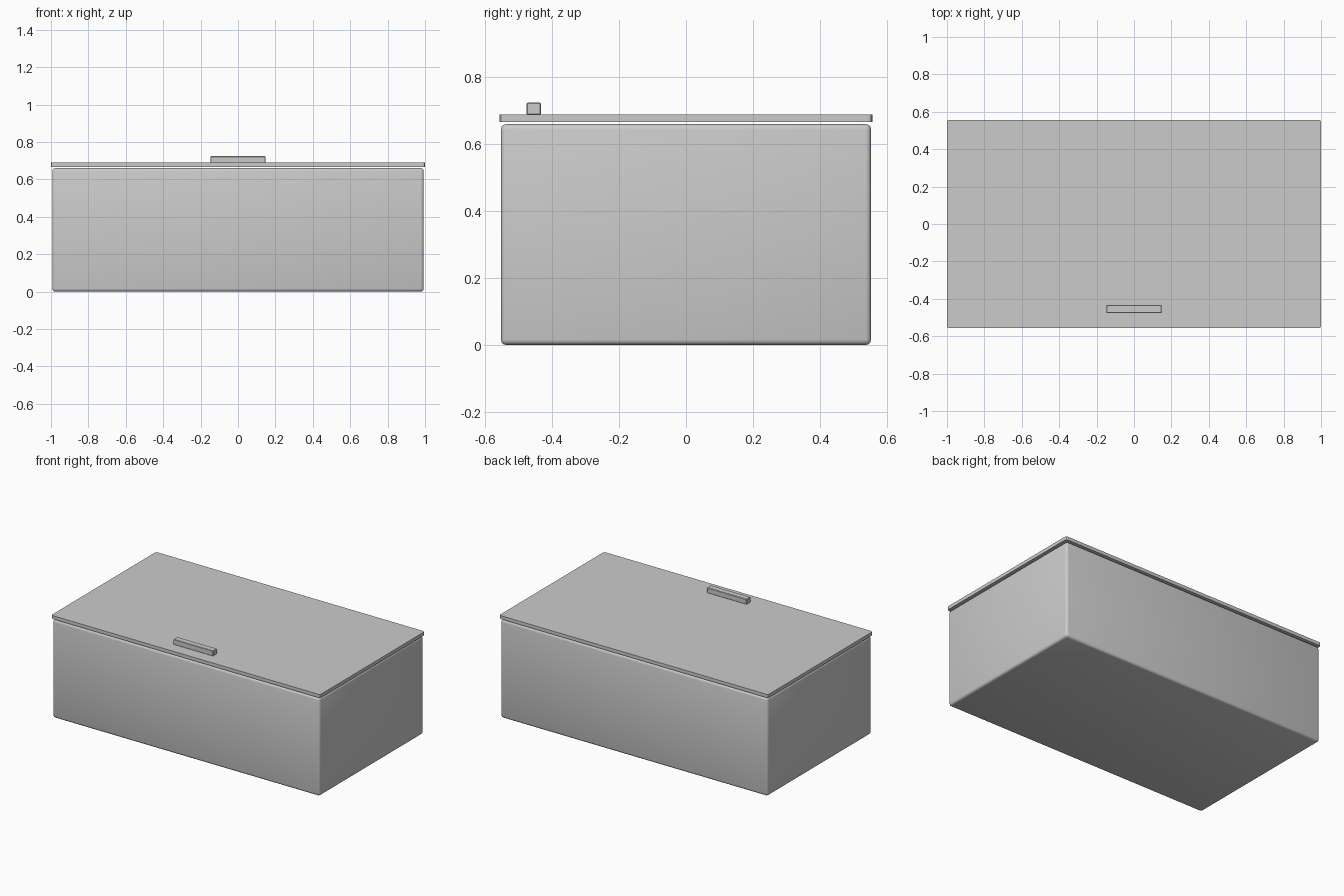
import bpy, bmesh
from mathutils import Vector

if "Cube" in bpy.data.objects:
    bpy.data.objects.remove(bpy.data.objects["Cube"])


def box(name, lo, hi, bevel, segments, vertical_only=False):
    lo, hi = Vector(lo), Vector(hi)
    bm = bmesh.new()
    bmesh.ops.create_cube(bm, size=1)
    bmesh.ops.scale(bm, vec=hi - lo, verts=bm.verts)
    bmesh.ops.translate(bm, vec=(lo + hi) / 2, verts=bm.verts)
    edges = [e for e in bm.edges if not vertical_only
             or abs(e.verts[0].co.z - e.verts[1].co.z) > 1e-5]
    bmesh.ops.bevel(bm, geom=edges, offset=bevel, segments=segments,
                    profile=0.5, affect='EDGES')
    mesh = bpy.data.meshes.new(name)
    bm.to_mesh(mesh)
    bm.free()
    obj = bpy.data.objects.new(name, mesh)
    bpy.context.collection.objects.link(obj)
    return obj


# Main storage body with softly rounded edges
body = box("box_body", (-0.993, -0.553, 0), (0.993, 0.553, 0.66), 0.016, 3)
body.select_set(True)
bpy.context.view_layer.objects.active = body
bpy.ops.object.shade_smooth_by_angle(angle=0.7)

# Thin overhanging lid, separated from the body by a narrow gap
box("lid", (-1, -0.557, 0.666), (1, 0.557, 0.689), 0.012, 2, vertical_only=True)

# Grip bar near the front edge of the lid
box("lid_handle", (-0.148, -0.476, 0.688), (0.148, -0.433, 0.724), 0.003, 1)
